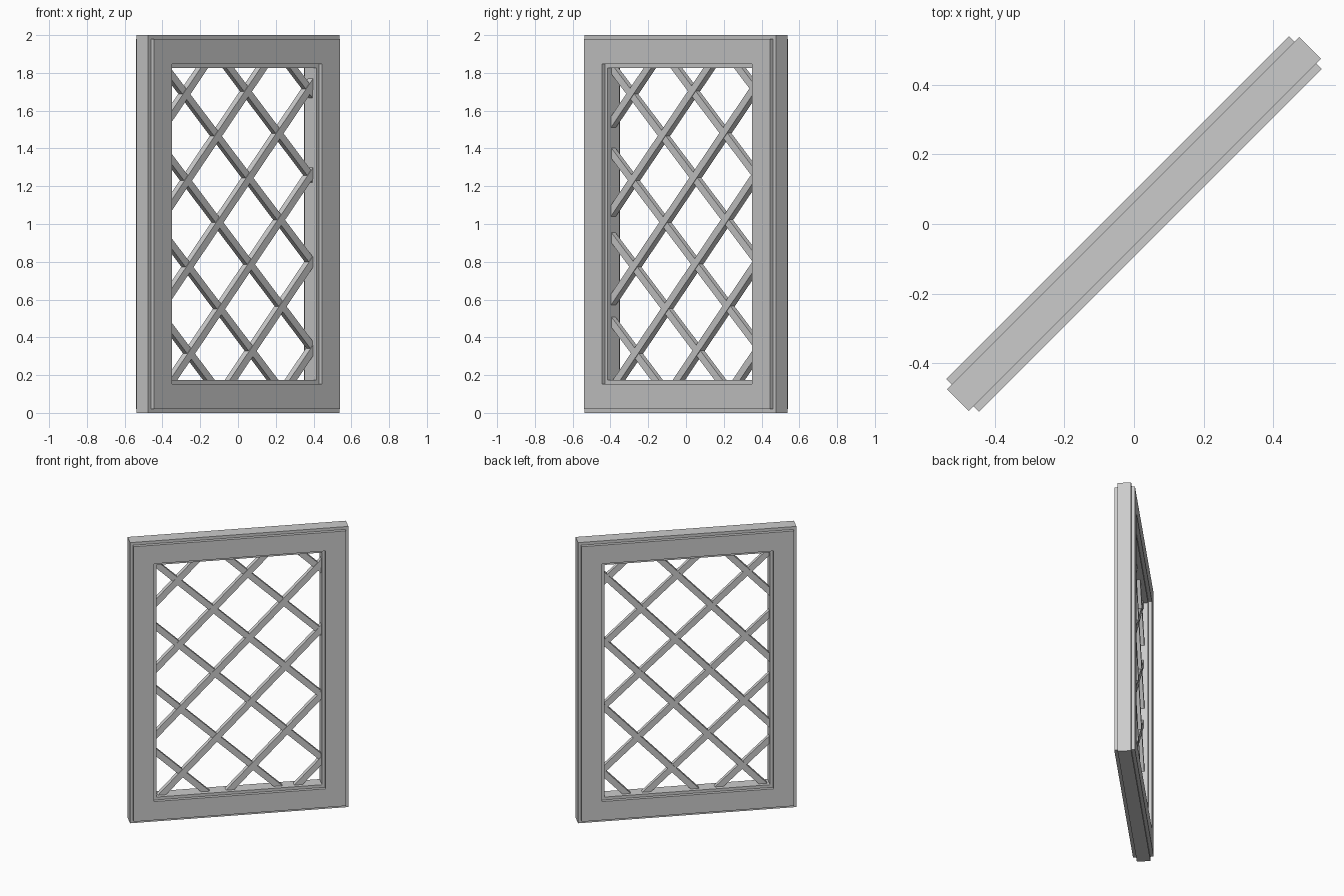
import bpy, bmesh, math
from mathutils import Vector, Matrix

if "Cube" in bpy.data.objects:
    bpy.data.objects.remove(bpy.data.objects["Cube"])

TURN = Matrix.Rotation(math.radians(45), 4, 'Z')   # panel stands on the diagonal
HALF_W, HALF_H = 0.716, 1.0                        # outer half size of the frame core
BORDER = 0.173                                     # width of the frame core
OPEN_W, OPEN_H = HALF_W - BORDER, HALF_H - BORDER  # half size of the opening


def finish(name, bm):
    bmesh.ops.recalc_face_normals(bm, faces=bm.faces)
    bm.transform(TURN)
    mesh = bpy.data.meshes.new(name)
    bm.to_mesh(mesh)
    bm.free()
    obj = bpy.data.objects.new(name, mesh)
    bpy.context.collection.objects.link(obj)
    return obj


# Frame: stepped profile (inset from outer edge, depth) swept round four mitred corners
C, F, S = 0.044, 0.067, 0.02
half = [(0, C), (S, C), (S, F), (BORDER - S, F), (BORDER - S, C), (BORDER, C)]
profile = half + [(i, -d) for i, d in reversed(half)]
bm = bmesh.new()
rings = []
for sx, sz in ((-1, -1), (1, -1), (1, 1), (-1, 1)):
    rings.append([bm.verts.new((sx * (HALF_W - i), d, 1 + sz * (HALF_H - i)))
                  for i, d in profile])
n = len(profile)
for k in range(4):
    a, b = rings[k], rings[(k + 1) % 4]
    for j in range(n):
        bm.faces.new((a[j], a[(j + 1) % n], b[(j + 1) % n], b[j]))
finish("frame", bm)


def lattice(name, angle, first, step, count, width, depth):
    """Parallel bars crossing u=0 at heights first + k*step, trimmed to the opening."""
    bm = bmesh.new()
    for k in range(count):
        m = (Matrix.Translation((0, 0, first + k * step))
             @ Matrix.Rotation(-math.radians(angle), 4, 'Y')
             @ Matrix.Diagonal((5, depth, width, 1)))
        bmesh.ops.create_cube(bm, size=1, matrix=m)
    e = 0.004
    for co, no in (((OPEN_W + e, 0, 0), (1, 0, 0)), ((-OPEN_W - e, 0, 0), (-1, 0, 0)),
                   ((0, 0, 1 + OPEN_H + e), (0, 0, 1)), ((0, 0, 1 - OPEN_H - e), (0, 0, -1))):
        bmesh.ops.bisect_plane(bm, geom=bm.verts[:] + bm.edges[:] + bm.faces[:],
                               plane_co=Vector(co), plane_no=Vector(no), clear_outer=True)
        bmesh.ops.holes_fill(bm, edges=[x for x in bm.edges if x.is_boundary], sides=0)
    finish(name, bm)


# Two crossing sets of lattice bars
lattice("rising_bars", 46.4, -0.24, 0.47, 6, 0.04, 0.038)
lattice("falling_bars", -43.2, -0.03, 0.447, 6, 0.04, 0.030)
